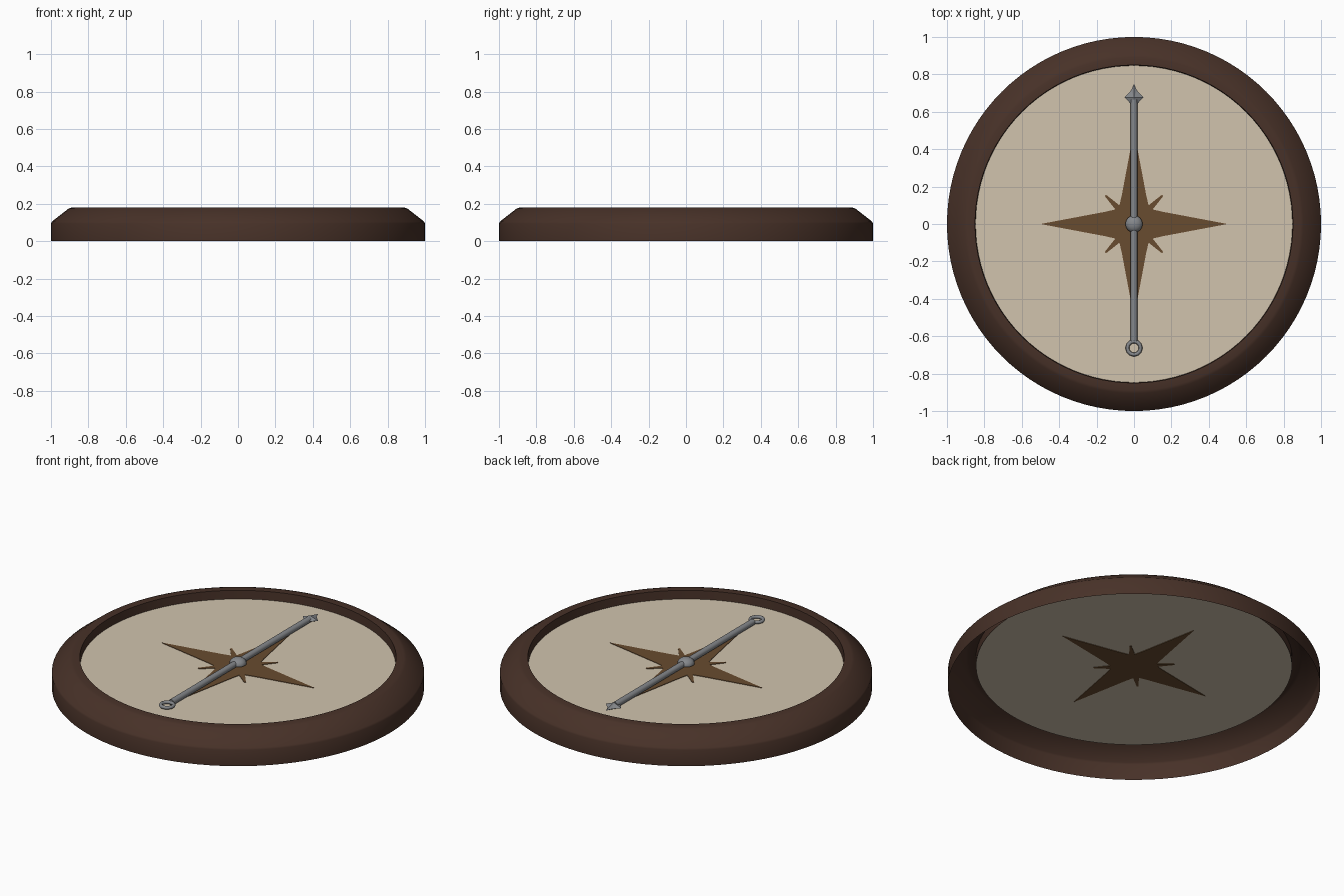
import bpy, bmesh, math
from mathutils import Matrix, Vector

if "Cube" in bpy.data.objects:
    bpy.data.objects.remove(bpy.data.objects["Cube"])


def mat(name, rgb):
    m = bpy.data.materials.new(name)
    m.diffuse_color = (*rgb, 1)
    m.use_nodes = True
    m.node_tree.nodes["Principled BSDF"].inputs["Base Color"].default_value = m.diffuse_color
    return m


WOOD = mat("dark_wood", (0.064, 0.031, 0.021))
PAPER = mat("parchment", (0.64, 0.55, 0.42))
INK = mat("brown_ink", (0.14, 0.072, 0.029))
STEEL = mat("steel", (0.235, 0.245, 0.26))


def finish(name, bm, material, angle=None):
    bmesh.ops.recalc_face_normals(bm, faces=bm.faces)
    me = bpy.data.meshes.new(name)
    bm.to_mesh(me)
    bm.free()
    me.materials.append(material)
    ob = bpy.data.objects.new(name, me)
    bpy.context.collection.objects.link(ob)
    if angle is not None:
        bpy.ops.object.select_all(action='DESELECT')
        ob.select_set(True)
        bpy.context.view_layer.objects.active = ob
        bpy.ops.object.shade_smooth_by_angle(angle=math.radians(angle))
    return ob


def lathe(name, profile, steps, material, angle=30):
    """Spin an (r, z) profile around the z axis."""
    bm = bmesh.new()
    vs = [bm.verts.new((r, 0, z)) for r, z in profile]
    es = [bm.edges.new(p) for p in zip(vs, vs[1:])]
    bmesh.ops.spin(bm, geom=vs + es, cent=(0, 0, 0), axis=(0, 0, 1),
                   angle=2 * math.pi, steps=steps)
    bmesh.ops.remove_doubles(bm, verts=bm.verts, dist=1e-5)
    return finish(name, bm, material, angle)


# Casing: open-bottomed rim with a sloped shoulder
casing = lathe("rim", [(0.847, 0.13), (0.85, 0.18), (0.89, 0.18), (0.905, 0.175),
                       (0.995, 0.105), (1.0, 0.095), (1.0, 0.0)], 96, WOOD, 35)
# normals of the open shell must face outwards
me = casing.data
outer = max(me.polygons, key=lambda p: p.center.xy.length)
if outer.normal.xy.dot(outer.center.xy) < 0:
    me.flip_normals()

# Dial face: a thin sheet visible from both sides
bm = bmesh.new()
bmesh.ops.create_circle(bm, cap_ends=True, segments=96, radius=0.849,
                        matrix=Matrix.Translation((0, 0, 0.13)))
dial = finish("dial", bm, PAPER)
if dial.data.polygons[0].normal.z < 0:
    dial.data.flip_normals()

# Compass rose: thin plate showing on both sides of the dial
bm = bmesh.new()
quarter = [(0.5, 0.0), (0.15, 0.066), (0.1, 0.078), (0.157, 0.15),
           (0.15, 0.157), (0.078, 0.1), (0.066, 0.15)]
pts = []
for k in range(4):
    rot = Matrix.Rotation(k * math.pi / 2, 3, 'Z')
    pts += [rot @ Vector((x, y, 0.127)) for x, y in quarter]
face = bm.faces.new([bm.verts.new(p) for p in pts])
ext = bmesh.ops.extrude_face_region(bm, geom=[face])
bmesh.ops.translate(bm, vec=(0, 0, 0.006),
                    verts=[v for v in ext["geom"] if isinstance(v, bmesh.types.BMVert)])
bmesh.ops.triangulate(bm, faces=[f for f in bm.faces if len(f.verts) > 4])
finish("compass_rose", bm, INK)

# Needle shaft
NZ = 0.15
bm = bmesh.new()
bmesh.ops.create_cone(bm, cap_ends=True, segments=12, radius1=0.018, radius2=0.018,
                      depth=1.29,
                      matrix=Matrix.Translation((0, 0.02, NZ)) @ Matrix.Rotation(math.pi / 2, 4, 'X'))
finish("needle_shaft", bm, STEEL, 40)

# Needle arrowhead: outline with raised ridge above and below
bm = bmesh.new()
half = [(0.015, 0.715), (0.05, 0.678), (0.02, 0.645)]
outline = [(0, 0.75)] + half + [(-x, y) for x, y in reversed(half)]
rimv = [bm.verts.new((x, y, NZ)) for x, y in outline]
for s in (1, -1):
    peak = bm.verts.new((0, 0.675, NZ + s * 0.019))
    for a, b in zip(rimv, rimv[1:] + rimv[:1]):
        bm.faces.new((a, b, peak))
finish("needle_tip", bm, STEEL)

# Needle tail ring
bpy.ops.mesh.primitive_torus_add(major_radius=0.035, minor_radius=0.01, major_segments=24,
                                 minor_segments=8, location=(0, -0.663, NZ))
ring = bpy.context.object
ring.name = "needle_tail_ring"
ring.data.materials.append(STEEL)
bpy.ops.object.shade_smooth_by_angle(angle=math.radians(60))

# Domed pivot hub
lathe("pivot_hub", [(0, 0.131), (0.025, 0.131), (0.025, 0.14), (0.046, 0.142), (0.046, 0.15),
                    (0.041, 0.162), (0.028, 0.172), (0.013, 0.177), (0, 0.178)], 16, STEEL, 40)
